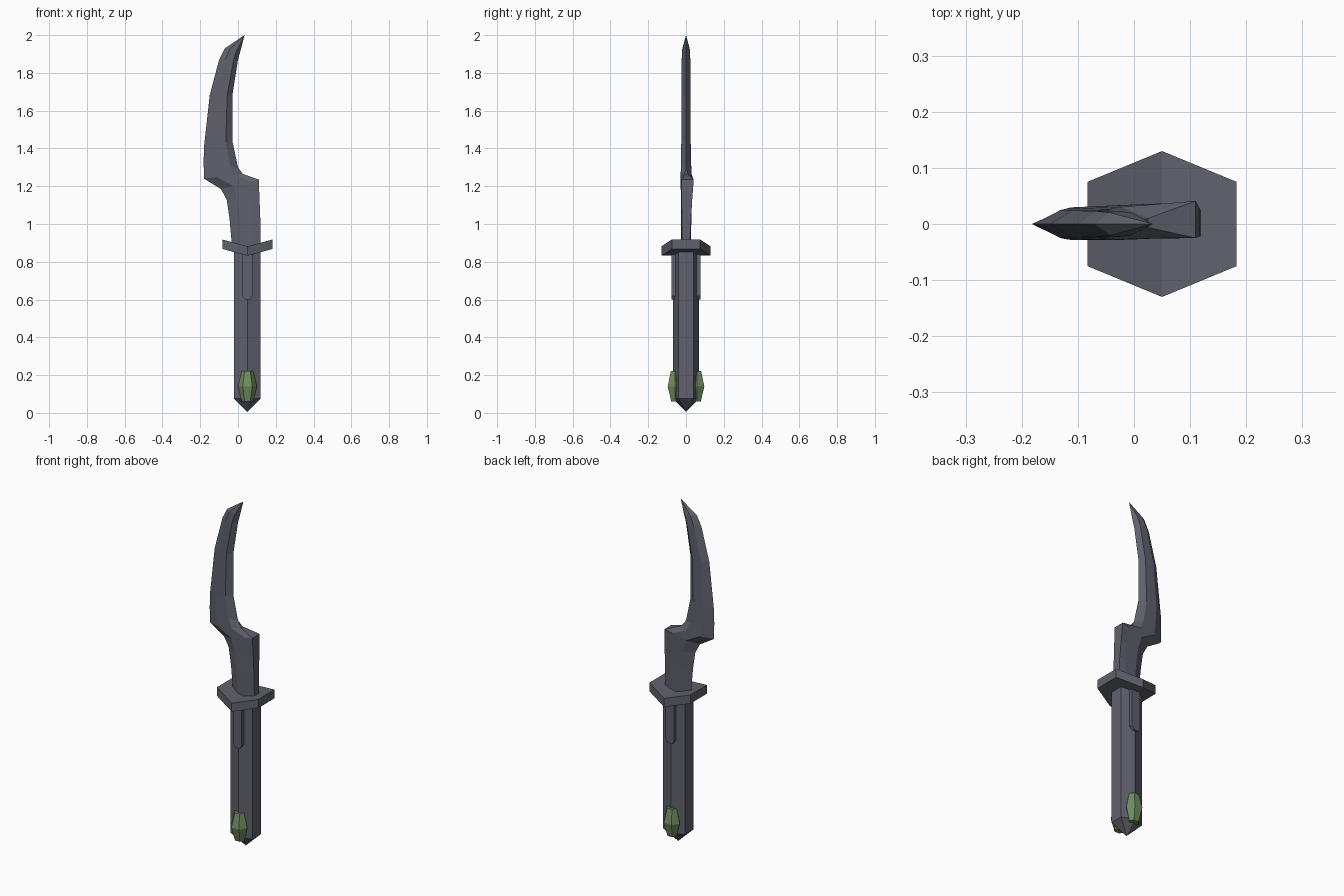
import bpy, bmesh, math

if "Cube" in bpy.data.objects:
    bpy.data.objects.remove(bpy.data.objects["Cube"])

CX = 0.05  # handle axis


def mat(name, rgb):
    m = bpy.data.materials.new(name)
    m.diffuse_color = (*rgb, 1)
    m.use_nodes = True
    m.node_tree.nodes["Principled BSDF"].inputs["Base Color"].default_value = m.diffuse_color
    return m


STEEL = mat("dark slate", (0.115, 0.12, 0.15))
GREEN = mat("moss green", (0.16, 0.27, 0.115))


def loft(name, rings, material):
    """Skin a list of equal-length point rings, capped at both ends."""
    bm = bmesh.new()
    vs = [[bm.verts.new(p) for p in r] for r in rings]
    n = len(rings[0])
    for a, b in zip(vs, vs[1:]):
        for i in range(n):
            j = (i + 1) % n
            bm.faces.new((a[i], a[j], b[j], b[i]))
    bm.faces.new(vs[0][::-1])
    bm.faces.new(vs[-1])
    bmesh.ops.remove_doubles(bm, verts=bm.verts, dist=0.0005)
    bmesh.ops.recalc_face_normals(bm, faces=bm.faces)
    me = bpy.data.meshes.new(name)
    bm.to_mesh(me)
    bm.free()
    me.materials.append(material)
    ob = bpy.data.objects.new(name, me)
    bpy.context.collection.objects.link(ob)
    return ob


def hexagon(hx, hy, z):
    """Hexagon with flat sides at +-hx and corners at +-hy."""
    k = 0.577 * hy
    return [(CX + x, y, z) for x, y in
            ((0, -hy), (hx, -k), (hx, k), (0, hy), (-hx, k), (-hx, -k))]


# Handle with pointed pommel
loft("handle", [hexagon(0, 0, 0.005), hexagon(0.07, 0.068, 0.075),
                hexagon(0.07, 0.068, 0.86)], STEEL)

# Guard: hexagonal plate bent upwards along its centre line
for_guard = []
guard = bmesh.new()
layers = [[guard.verts.new((x, y, z + abs(x - CX) * 0.27))
           for x, y, z in hexagon(0.133, 0.13, z0)] for z0 in (0.832, 0.882)]
for lo, hi in ((0, 3), (3, 6)):
    idx = [i % 6 for i in range(lo, hi + 1)]
    for layer in layers:
        guard.faces.new([layer[i] for i in idx])
    for i, j in zip(idx, idx[1:]):
        guard.faces.new((layers[0][i], layers[0][j], layers[1][j], layers[1][i]))
bmesh.ops.recalc_face_normals(guard, faces=guard.faces)
guard_mesh = bpy.data.meshes.new("guard")
guard.to_mesh(guard_mesh)
guard.free()
guard_mesh.materials.append(STEEL)
bpy.context.collection.objects.link(bpy.data.objects.new("guard", guard_mesh))

# Plates and gems on the front and back of the handle
plate = [(-0.027, 0.86), (-0.027, 0.62), (-0.013, 0.6),
         (0.013, 0.6), (0.027, 0.62), (0.027, 0.86)]
for side, s in (("front", -1), ("back", 1)):
    loft(side + "_plate", [[(CX + x, s * y, z) for x, z in plate]
                           for y in (0.035, 0.077)], STEEL)
    loft(side + "_gem", [[(CX + rx * math.cos(i * math.pi / 3),
                           s * 0.058 + ry * math.sin(i * math.pi / 3) / 0.866, z)
                          for i in range(6)]
                         for rx, ry, z in ((0.03, 0.02, 0.06), (0.05, 0.039, 0.14),
                                           (0.03, 0.022, 0.222))], GREEN)

# Blade stations: left x, z, right x, z, half thickness, spine half width, y offset
stations = [
    (-0.03, 0.86, 0.12, 0.86, 0.025, 0.02, 0),
    (-0.045, 1.03, 0.118, 1.03, 0.027, 0.024, 0.002),
    (-0.06, 1.13, 0.114, 1.13, 0.028, 0.028, 0.005),
    (-0.09, 1.185, 0.11, 1.235, 0.031, 0.033, 0.008),
    (-0.18, 1.24, 0.025, 1.265, 0.029, 0.008, 0.002),
    (-0.182, 1.33, 0.0, 1.30, 0.027, 0, 0),
    (-0.18, 1.41, -0.03, 1.44, 0.025, 0, 0),
    (-0.15, 1.68, -0.03, 1.68, 0.024, 0, 0),
    (-0.10, 1.87, 0.0, 1.87, 0.023, 0, 0),
    (-0.07, 1.93, 0.014, 1.92, 0.02, 0, 0),
    (0.034, 2.0, 0.034, 2.0, 0, 0, 0),
]


def section(lx, lz, rx, rz, t, r, off):
    pts = ((0, 0), (0.33, -t), (0.77, -t), (1, -r), (1, r), (0.77, t), (0.33, t))
    return [(lx + (rx - lx) * f, y + off * f, lz + (rz - lz) * f) for f, y in pts]


loft("blade", [section(*s) for s in stations], STEEL)
